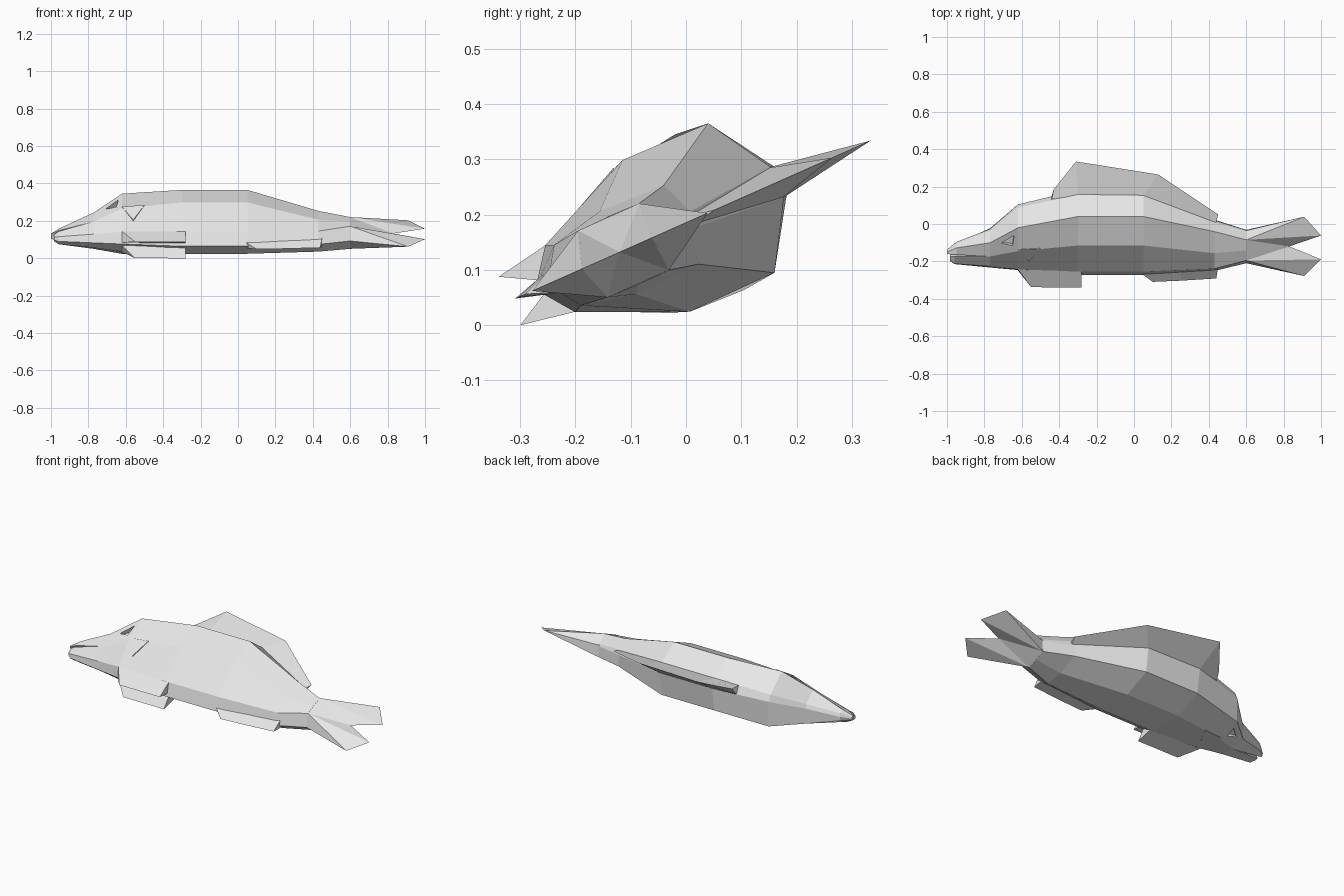
import bpy, bmesh
from mathutils import Vector

cube = bpy.data.objects.get("Cube")
if cube:
    bpy.data.objects.remove(cube, do_unlink=True)

grey = bpy.data.materials.new("light grey")
grey.use_nodes = True
grey.diffuse_color = (0.8, 0.8, 0.8, 1)
grey.node_tree.nodes["Principled BSDF"].inputs["Base Color"].default_value = (0.8, 0.8, 0.8, 1)

# The fish lies rolled on its side: h runs belly to back, w runs across the body
ORIGIN = Vector((0, -0.26, 0.07))
BACK = Vector((0, 0.914, 0.406))
SIDE = Vector((0, -0.406, 0.914))


def place(x, h, w):
    return ORIGIN + Vector((x, 0, 0)) + BACK * h + SIDE * w


def build(name, points, faces):
    bm = bmesh.new()
    verts = [bm.verts.new(place(*p)) for p in points]
    for f in faces:
        bm.faces.new([verts[i] for i in f])
    bmesh.ops.recalc_face_normals(bm, faces=bm.faces)
    mesh = bpy.data.meshes.new(name)
    bm.to_mesh(mesh)
    bm.free()
    mesh.materials.append(grey)
    obj = bpy.data.objects.new(name, mesh)
    bpy.context.collection.objects.link(obj)
    return obj


def loft(name, stations):
    """Skin mirrored half profiles, each given as (x, [(h, w), ...])."""
    points, n = [], 0
    for x, half in stations:
        ring = half + [(h, -w) for h, w in reversed(half) if w > 0]
        n = len(ring)
        points += [(x, h, w) for h, w in ring]
    faces = [list(range(n)), list(range(len(points) - n, len(points)))]
    for s in range(len(stations) - 1):
        for i in range(n):
            a, b = s * n + i, s * n + (i + 1) % n
            faces.append([a, b, b + n, a + n])
    return build(name, points, faces)


def prism(name, start, end):
    """Join two matching outlines into a closed solid."""
    n = len(start)
    faces = [list(range(n)), list(range(n, 2 * n))]
    faces += [[i, (i + 1) % n, (i + 1) % n + n, i + n] for i in range(n)]
    return build(name, start + end, faces)


# Body: belly ridge, belly edge, lower flank, upper flank, back edge
body = loft("body", [
    (-0.77, [(0.03, 0), (0.055, 0.04), (0.13, 0.08), (0.217, 0.095), (0.25, 0.012)]),
    (-0.62, [(0.015, 0), (0.045, 0.058), (0.185, 0.133), (0.331, 0.154), (0.39, 0.02)]),
    (-0.30, [(-0.014, 0), (0.035, 0.066), (0.225, 0.15), (0.394, 0.148), (0.47, 0.03)]),
    (0.05, [(-0.014, 0), (0.035, 0.066), (0.225, 0.15), (0.394, 0.148), (0.465, 0.03)]),
    (0.43, [(0.01, 0), (0.05, 0.06), (0.15, 0.082), (0.275, 0.078), (0.30, 0.015)]),
    (0.60, [(0.055, 0), (0.10, 0.066), (0.16, 0.067), (0.221, 0.066), (0.246, 0.006)]),
])

# Jaws, parted at the tip
loft("upper_jaw", [
    (-0.77, [(0.13, 0.08), (0.217, 0.095), (0.25, 0.012)]),
    (-0.95, [(0.12, 0.035), (0.158, 0.03), (0.175, 0.01)]),
    (-1.00, [(0.115, 0.014), (0.125, 0.012), (0.132, 0.005)]),
])
loft("lower_jaw", [
    (-0.77, [(0.03, 0), (0.055, 0.04), (0.13, 0.08)]),
    (-0.96, [(0.05, 0), (0.062, 0.022), (0.108, 0.032)]),
    (-0.985, [(0.07, 0), (0.078, 0.01), (0.1, 0.016)]),
])

# Forked tail: a thick root thinning to two flat lobes
tail_points = [
    (0.60, 0.055, 0), (0.60, 0.246, 0),
    (0.60, 0.10, 0.066), (0.60, 0.221, 0.066),
    (0.60, 0.10, -0.066), (0.60, 0.221, -0.066),
    (0.83, 0.153, 0),
    (0.91, 0.327, 0), (1.0, 0.217, 0),
    (0.91, -0.02, 0), (1.0, 0.078, 0),
]
tail_faces = [[0, 2, 3, 1, 5, 4]]
for low, high in ((2, 3), (4, 5)):
    tail_faces += [[1, high, 7], [high, 8, 7], [high, 6, 8],
                   [high, low, 6], [low, 10, 6], [low, 9, 10], [low, 0, 9]]
build("tail_fin", tail_points, tail_faces)


def ridge_fin(name, base, edge):
    """Wedge fin on the centre line; base holds (x, h, w), edge holds (x, h)."""
    n = len(base)
    points = [(x, h, w) for x, h, w in base] + [(x, h, -w) for x, h, w in base]
    points += [(x, h, 0) for x, h in edge]
    faces = [[0, n, 2 * n], [n - 1, 2 * n - 1, 3 * n - 1]]
    for i in range(n - 1):
        l, r, e = i, i + n, i + 2 * n
        faces += [[l, l + 1, e + 1, e], [r, r + 1, e + 1, e], [l, l + 1, r + 1, r]]
    build(name, points, faces)


ridge_fin("dorsal_fin",
          [(-0.44, 0.44, 0.025), (-0.30, 0.465, 0.03), (0.05, 0.46, 0.03), (0.43, 0.263, 0.014)],
          [(-0.43, 0.485), (-0.31, 0.65), (0.13, 0.574), (0.45, 0.34)])
ridge_fin("anal_fin",
          [(0.02, 0.02, 0.022), (0.25, 0.03, 0.026), (0.45, 0.045, 0.03)],
          [(0.10, -0.054), (0.25, -0.047), (0.44, -0.034)])

# Paired parts: belly fins, gill flaps and eye sockets
for side, s in (("left", 1), ("right", -1)):
    prism(side + "_belly_fin",
          [(-0.62, 0.045, 0.06 * s), (-0.62, 0.015, 0.008 * s), (-0.55, -0.064, 0.048 * s)],
          [(-0.28, 0.036, 0.066 * s), (-0.28, 0.0, 0.012 * s), (-0.28, -0.065, 0.048 * s)])
    flap = [(-0.62, 0.195, 0.134), (-0.50, 0.205, 0.14), (-0.56, 0.11, 0.095)]
    prism(side + "_gill_flap",
          [(x, h, (w - 0.02) * s) for x, h, w in flap],
          [(x, h, (w + 0.004) * s) for x, h, w in flap])
    eye = [(-0.71, 0.222), (-0.64, 0.28), (-0.65, 0.215)]
    cutter = prism(side + "_eye_cutter",
                   [(x, h, 0.1 * s) for x, h in eye],
                   [(x, h, 0.22 * s) for x, h in eye])
    cutter.hide_render = True
    cutter.hide_set(True)
    cutter.display_type = 'WIRE'
    cut = body.modifiers.new(side + "_eye", 'BOOLEAN')
    cut.operation = 'DIFFERENCE'
    cut.solver = 'EXACT'
    cut.object = cutter
